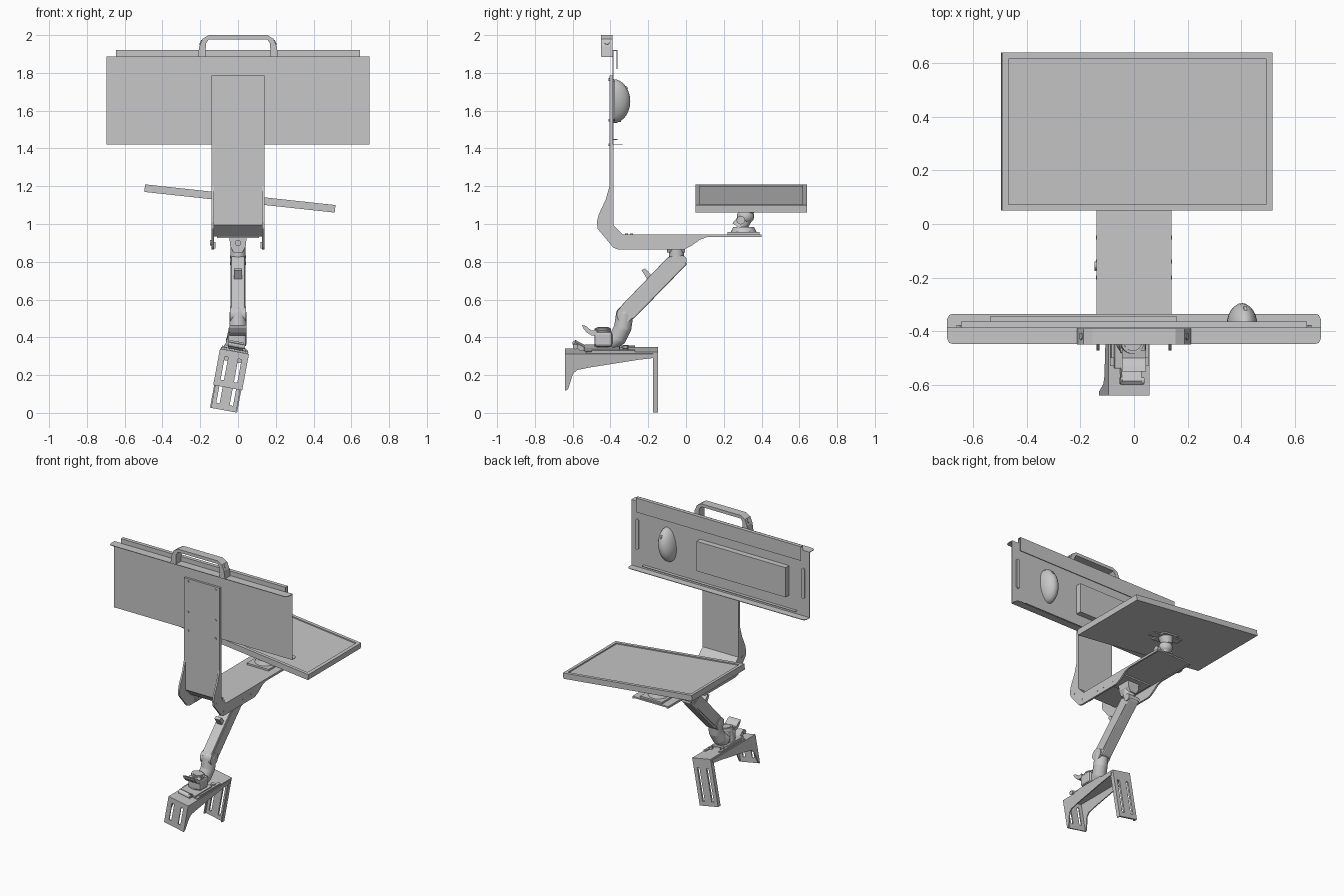
import bpy, bmesh, math
from mathutils import Matrix, Vector

old = bpy.data.objects.get("Cube")
if old:
    bpy.data.objects.remove(old)


def material(name, v):
    m = bpy.data.materials.new(name)
    m.use_nodes = True
    m.diffuse_color = (v, v, v, 1)
    m.node_tree.nodes["Principled BSDF"].inputs["Base Color"].default_value = (v, v, v, 1)
    return m


GREY = material("light grey", 0.57)
I = Matrix.Identity(4)


def finish(name, bm, mat=I, bevel=0, smooth=False):
    bmesh.ops.recalc_face_normals(bm, faces=bm.faces)
    bm.transform(mat)
    me = bpy.data.meshes.new(name)
    bm.to_mesh(me)
    bm.free()
    me.materials.append(GREY)
    if smooth:
        me.shade_smooth()
        me.set_sharp_from_angle(angle=math.radians(35))
    ob = bpy.data.objects.new(name, me)
    bpy.context.collection.objects.link(ob)
    if bevel:
        b = ob.modifiers.new("bevel", "BEVEL")
        b.width, b.segments, b.limit_method = bevel, 2, "ANGLE"


def prism(name, pts, a, b, axis="x", **kw):
    """Extrude a 2D outline along an axis from a to b."""
    place = {"x": lambda p, d: (d, p[0], p[1]),
             "y": lambda p, d: (p[0], d, p[1]),
             "z": lambda p, d: (p[0], p[1], d)}[axis]
    bm = bmesh.new()
    f = bm.faces.new([bm.verts.new(place(p, a)) for p in pts])
    new = bmesh.ops.extrude_face_region(bm, geom=[f])["geom"]
    shift = Vector(place((0, 0), b - a))
    bmesh.ops.translate(bm, vec=shift, verts=[v for v in new if isinstance(v, bmesh.types.BMVert)])
    finish(name, bm, **kw)


def box(name, x, y, z, **kw):
    prism(name, [(x[0], y[0]), (x[1], y[0]), (x[1], y[1]), (x[0], y[1])], *z, axis="z", **kw)


def rod(name, p, q, r, r2=None, seg=24, mat=I):
    """Cylinder or cone between two points."""
    p, q = Vector(p), Vector(q)
    bm = bmesh.new()
    bmesh.ops.create_cone(bm, cap_ends=True, segments=seg, radius1=r,
                          radius2=r if r2 is None else r2, depth=(q - p).length)
    turn = (q - p).to_track_quat("Z", "Y").to_matrix().to_4x4()
    finish(name, bm, mat @ Matrix.Translation((p + q) / 2) @ turn, smooth=True)


def ball(name, c, size, turn=I, half=False):
    """Ellipsoid; half keeps only the back side of it."""
    bm = bmesh.new()
    bmesh.ops.create_uvsphere(bm, u_segments=24, v_segments=14, radius=1)
    if half:
        bmesh.ops.bisect_plane(bm, geom=bm.verts[:] + bm.edges[:] + bm.faces[:],
                               plane_co=(0, 0, 0), plane_no=(0, 1, 0), clear_inner=True)
    finish(name, bm, Matrix.Translation(c) @ turn @ Matrix.Diagonal((*size, 1)), smooth=True)


def mirrored(pts):
    return pts + [(-x, y) for x, y in reversed(pts)]


def slotted(name, w, y, z, slot, mat):
    """Upright plate with two open vertical slots."""
    for x in ((-w, -.045), (-.027, .027), (.045, w)):
        box(name + "_strip", x, y, z, mat=mat)
    for s in (-1, 1):
        x = sorted((s * .027, s * .045))
        box(name + "_head", x, y, (slot[1], z[1]), mat=mat)
        box(name + "_foot", x, y, (z[0], slot[0]), mat=mat)


# Upright tray panel with folded edges
box("tray_panel", (-.697, .697), (-.389, -.385), (1.42, 1.886))
prism("tray_front_flange", mirrored([(.697, -.385), (.697, -.428), (.69, -.443), (.675, -.448)]),
      1.883, 1.887, "z")
prism("tray_bottom_flange", mirrored([(.697, -.389), (.697, -.355), (.69, -.34), (.675, -.335)]),
      1.42, 1.424, "z")
hook = [(-.389, 1.88), (-.389, 1.92), (-.363, 1.92), (-.363, 1.82),
        (-.367, 1.82), (-.367, 1.916), (-.385, 1.916), (-.385, 1.88)]
prism("tray_top_hook", hook, -.645, .645)
box("tray_bottom_lip", (-.6, .6), (-.385, -.363), (1.446, 1.45))
for s in (-1, 1):
    prism("tray_side_slot", [(s * .65 + dx, z) for dx, z in
          ((-.013, 1.555), (0, 1.545), (.013, 1.555), (.013, 1.755), (0, 1.765), (-.013, 1.755))],
          -.386, -.377, "y")

# Carry handle
prism("carry_handle", [(-.213, 1.886), (-.205, 1.94), (-.188, 1.98), (-.155, 2.0)]
      + [(.155, 2.0), (.188, 1.98), (.205, 1.94), (.213, 1.886)]
      + [(.172, 1.886), (.17, 1.955), (.155, 1.978), (-.155, 1.978), (-.17, 1.955), (-.172, 1.886)],
      -.45, -.39, "y")
for s in (-1, 1):
    rod("handle_screw", (s * .185, -.419, 1.955), (s * .2, -.419, 1.963), .013)

# Keyboard and mouse stored on the panel
box("keyboard", (-.537, .16), (-.385, -.345), (1.54, 1.75))
LEAN = Matrix.Rotation(math.radians(8), 4, "Y")
ball("mouse_body", (.403, -.386, 1.65), (.057, .091, .118), turn=LEAN, half=True)
rod("mouse_wheel", (.409, -.322, 1.718), (.421, -.322, 1.717), .014)

# Bent support: web plate plus two side flanges
outer = [(-.385, 1.785), (-.385, .995), (-.335, .945), (.4, .945)]
inner = [(.4, .935), (-.34, .935), (-.404, .995), (-.404, 1.785)]
prism("support_web", outer + inner, -.139, .139)
side = [(-.405, 1.785), (-.405, 1.2), (-.425, 1.13), (-.462, 1.05), (-.472, 1.01), (-.468, .975),
        (-.385, .875), (-.36, .865), (-.01, .865), (.03, .885), (.075, .918), (.11, .93), (.4, .93)]
for s in (-1, 1):
    prism("support_side", side + outer[::-1], *sorted((s * .14, s * .128)))
    for y, z in ((-.43, .98), (-.355, .9), (-.2, .9), (-.14, .9), (-.05, .9)):
        rod("side_rivet", (s * .137, y, z), (s * .1415, y, z), .008, seg=12)
    for z in (1.765, 1.55, 1.42):
        rod("column_screw", (s * .107, -.409, z), (s * .107, -.395, z), .007, seg=12)
    for x, y in ((.107, -.315), (.08, -.288)):
        rod("shelf_screw", (s * x, y, .943), (s * x, y, .95), .008, seg=12)
    box("side_clip", sorted((s * .12, s * .128)), (-.3, -.27), (.87, .905))
rod("side_knob", (-.148, -.155, .9), (-.13, -.155, .9), .015)

# Tilted display with a recessed face
TILT = Matrix.Translation((.01, .345, 1.135)) @ Matrix.Rotation(math.radians(6.2), 4, "Y")
bm = bmesh.new()
bmesh.ops.create_cube(bm, size=1, matrix=Matrix.Diagonal((1.014, .59, .04, 1)))
top = max(bm.faces, key=lambda f: f.calc_center_median().z)
bmesh.ops.inset_region(bm, faces=[top], thickness=.033)
rim = bmesh.ops.extrude_face_region(bm, geom=[top])["geom"]
bmesh.ops.delete(bm, geom=[top], context="FACES_ONLY")
bmesh.ops.translate(bm, vec=(0, 0, -.008), verts=[v for v in rim if isinstance(v, bmesh.types.BMVert)])
finish("display", bm, TILT)

# Display mount
box("mount_foot", (-.085, .085), (.22, .39), (.945, .957))
rod("mount_disc", (0, .305, .957), (0, .305, .985), .068, .055)
rod("mount_neck", (0, .28, .98), (0, .315, 1.03), .042, .036)
ball("mount_ball", (0, .315, 1.04), (.046, .046, .04))
rod("mount_pivot", (-.06, .29, 1.02), (.06, .29, 1.02), .022)
rod("mount_collar", (-.005, -.02, -.075), (0, -.02, -.02), .036, .05, mat=TILT)
box("mount_plate", (-.06, .06), (-.085, .035), (-.03, -.02), mat=TILT)
for s in (-1, 1):
    box("mount_tab", sorted((s * .06, s * .12)), (-.05, 0), (-.027, -.02), mat=TILT)

# Sprung arm
prism("arm_body", [(-.365, .54), (-.335, .575), (-.095, .825), (-.05, .835), (0, .80),
                   (.005, .787), (-.275, .50), (-.32, .49)], -.036, .036, bevel=.01)
prism("arm_cover", [(-.325, .565), (-.1, .8), (-.035, .765), (-.265, .53)], -.039, .039)
rod("arm_top_pivot", (-.043, -.022, .808), (.043, -.022, .808), .025)
rod("arm_low_pivot", (-.042, -.325, .52), (.042, -.325, .52), .042)
prism("arm_cable_clip", [(-.235, .755), (-.215, .765), (-.185, .73), (-.165, .74), (-.18, .71),
                         (-.2, .7)], -.02, .02)
rod("arm_swivel", (0, -.05, .82), (0, -.05, .88), .04)
prism("arm_head", mirrored([(.024, .85), (.042, .885), (.046, .945)]), -.1, -.005, "y")
box("arm_head_plate", (-.11, .11), (-.13, .03), (.925, .936))
rod("arm_head_bolt", (0, -.108, .9), (0, -.09, .9), .016)

# Elbow and post
path = [(-.02, -.40, .375), (-.01, -.36, .40), (0, -.335, .45), (0, -.325, .52)]
for p, q in zip(path, path[1:]):
    rod("elbow_segment", p, q, .046)
    ball("elbow_joint", q, (.046, .046, .046))
rod("post", (-.025, -.44, .345), (-.005, -.44, .445), .044)
box("post_block", (-.055, .045), (-.485, -.39), (.35, .43), bevel=.015)
rod("post_ring", (-.005, -.44, .44), (-.004, -.44, .452), .034)
prism("post_hook", [(-.47, .44), (-.5, .435), (-.53, .46), (-.55, .465), (-.545, .45), (-.525, .425),
                    (-.5, .41), (-.47, .41)], -.045, .045)

# Desk clamp, rolled slightly to one side
ROLL = Matrix.Translation((-.018, 0, .33)) @ Matrix.Rotation(math.radians(10.5), 4, "Y")
box("clamp_top_front", (-.078, .078), (-.64, -.16), (-.012, -.004), mat=ROLL)
box("clamp_top_rear", (-.073, .073), (-.53, -.147), (-.003, .006), mat=ROLL)
slotted("front_leg", .078, (-.64, -.632), (-.2, -.004), (-.165, -.04), ROLL)
slotted("rear_leg", .073, (-.16, -.147), (-.321, .006), (-.29, -.06), ROLL)
gusset = [(-.64, -.004), (-.64, -.2), (-.625, -.195), (-.598, -.11), (-.575, -.09), (-.5, -.075),
          (-.25, -.035), (-.165, -.025), (-.165, -.004)]
for s in (-1, 1):
    prism("front_gusset", gusset, *sorted((s * .078, s * .07)), mat=ROLL)
    box("rear_flange", sorted((s * .073, s * .065)), (-.175, -.147), (-.321, .006), mat=ROLL)
    box("clamp_rail", sorted((s * .05, s * .07)), (-.5, -.27), (.006, .014), mat=ROLL)
    rod("clamp_bolt", (s * .045, -.32, .006), (s * .045, -.32, .02), .015, seg=6, mat=ROLL)
box("clamp_foot", (-.06, .06), (-.54, -.35), (.006, .022), mat=ROLL, bevel=.005)
rod("clamp_lever", (-.04, -.585, .03), (.05, -.585, .03), .014, mat=ROLL)
prism("clamp_lever_arm", [(-.6, .04), (-.585, .05), (-.53, .02), (-.53, .006), (-.56, .006)],
      -.035, .04, mat=ROLL)
